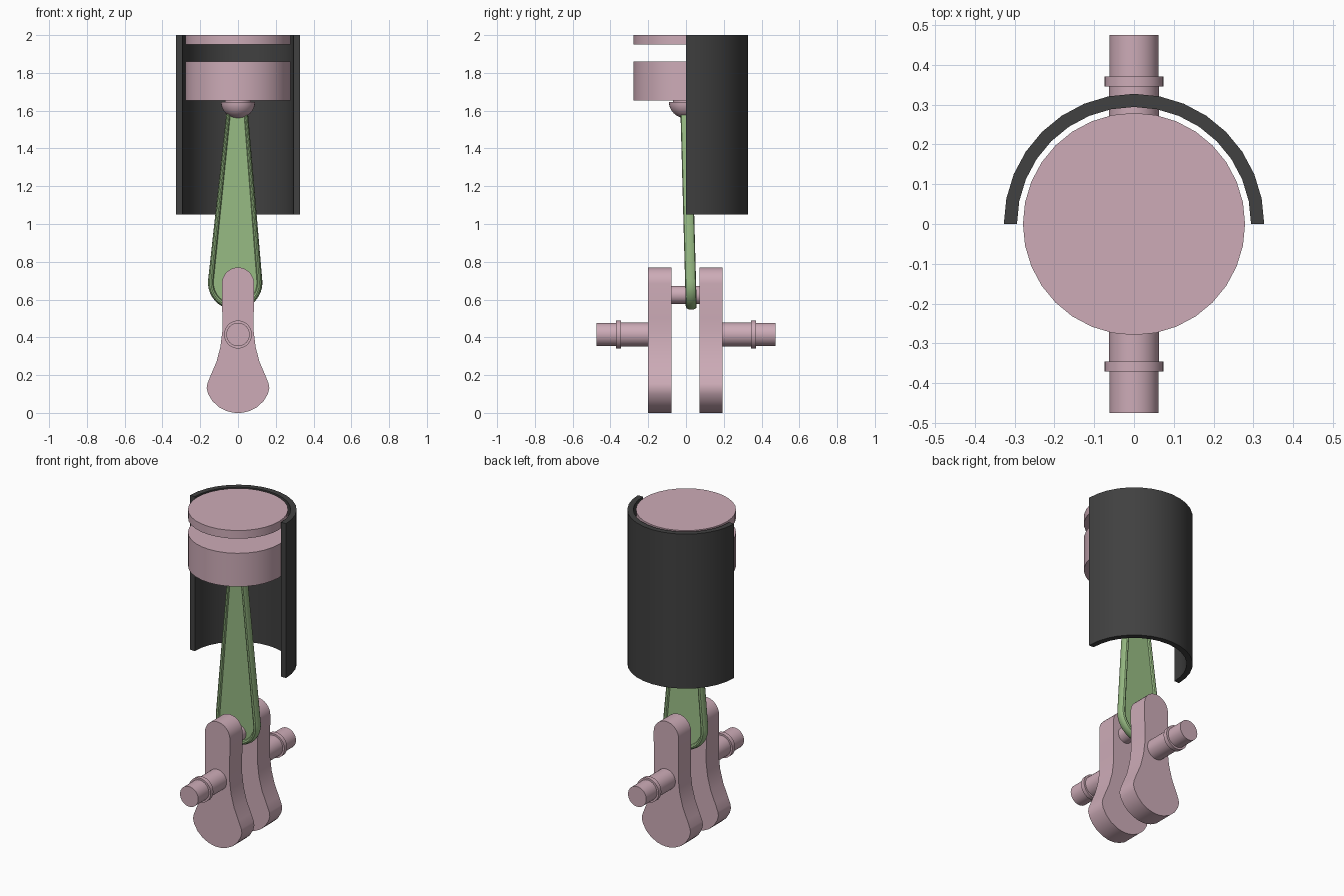
import bpy, bmesh, math
from math import sin, cos, pi, radians
from mathutils import Vector

if "Cube" in bpy.data.objects:
    bpy.data.objects.remove(bpy.data.objects["Cube"])


def material(name, rgb):
    m = bpy.data.materials.new(name)
    m.diffuse_color = (*rgb, 1)
    m.use_nodes = True
    m.node_tree.nodes["Principled BSDF"].inputs["Base Color"].default_value = m.diffuse_color
    return m


PINK = material("dusty pink", (0.61, 0.41, 0.475))
GREEN = material("leaf green", (0.32, 0.51, 0.235))
BLACK = material("charcoal", (0.052, 0.052, 0.052))


def finish(name, bm, mat):
    bmesh.ops.remove_doubles(bm, verts=bm.verts, dist=1e-5)
    bmesh.ops.recalc_face_normals(bm, faces=bm.faces)
    me = bpy.data.meshes.new(name)
    bm.to_mesh(me)
    bm.free()
    ob = bpy.data.objects.new(name, me)
    bpy.context.collection.objects.link(ob)
    me.materials.append(mat)
    bpy.ops.object.select_all(action='DESELECT')
    ob.select_set(True)
    bpy.context.view_layer.objects.active = ob
    bpy.ops.object.shade_smooth_by_angle(angle=radians(32))
    return ob


def loft(bm, rings, loop=False, caps=True):
    """Bridge closed rings of points."""
    rs = [[bm.verts.new(p) for p in r] for r in rings]
    pairs = list(zip(rs, rs[1:])) + ([(rs[-1], rs[0])] if loop else [])
    for a, b in pairs:
        n = len(a)
        for i in range(n):
            j = (i + 1) % n
            bm.faces.new((a[i], a[j], b[j], b[i]))
    if caps and not loop:
        bm.faces.new(rs[0])
        bm.faces.new(rs[-1])


def turned(name, profile, mat, n=32, along_y=False, height=0.0):
    """Turned part from (radius, position) pairs, about z or a line along y."""
    bm = bmesh.new()
    rings = []
    for r, h in profile:
        pts = [(r * cos(2 * pi * i / n), r * sin(2 * pi * i / n)) for i in range(n)]
        rings.append([(a, h, height + b) if along_y else (a, b, h) for a, b in pts])
    loft(bm, rings)
    return finish(name, bm, mat)


# Cutaway cylinder wall, rear half only
bm = bmesh.new()
rings = []
for i in range(17):
    a = pi * i / 16
    rings.append([(r * cos(a), r * sin(a), z)
                  for r, z in ((0.294, 1.05), (0.327, 1.05), (0.327, 2.0), (0.294, 2.0))])
loft(bm, rings)
finish("cylinder_wall", bm, BLACK)

# Piston crown, body and ball seat
turned("piston_crown", [(0.279, 1.95), (0.279, 2.0)], PINK)
turned("piston_body", [(0.279, 1.655), (0.279, 1.86)], PINK)
ball = [(0.09 * sin(t), 1.645 - 0.085 * cos(t))
        for t in [0.02 + (pi / 2 - 0.02) * i / 10 for i in range(11)]]
turned("piston_ball", ball + [(0.07, 1.645), (0.07, 1.66)], PINK)

# Connecting rod: thin web plate with a raised rounded rim, leaning slightly in y
outline = [Vector((-0.048, 1.6)), ]
for i in range(25):
    a = radians(176 + 188 * i / 24)
    outline.append(Vector((-0.015 + 0.128 * cos(a), 0.69 + 0.128 * sin(a))))
outline.append(Vector((0.04, 1.6)))


def lean(z):
    return 0.024 - (z - 0.7) * 0.0273


bm = bmesh.new()
loft(bm, [[(p.x, lean(p.y) + d, p.y) for p in outline] for d in (-0.016, 0.016)])
rings = []
for k, p in enumerate(outline):
    t = (outline[(k + 1) % len(outline)] - p).normalized() + (p - outline[k - 1]).normalized()
    out = Vector((t.y, -t.x)).normalized()
    ring = []
    for j in range(12):
        a = 2 * pi * j / 12
        q = p - out * 0.016 * cos(a)
        ring.append((q.x, lean(q.y) + 0.029 * sin(a), q.y))
    rings.append(ring)
loft(bm, rings, loop=True)
finish("connecting_rod", bm, GREEN)

# Crank webs with flared counterweights
side = [(0.083, 0.5), (0.083, 0.43), (0.093, 0.35), (0.114, 0.27), (0.144, 0.2),
        (0.162, 0.155), (0.166, 0.13), (0.158, 0.1), (0.135, 0.062), (0.1, 0.03),
        (0.06, 0.01), (0.025, 0.001)]
half = [(0.085 * sin(pi / 2 * i / 8), 0.685 + 0.085 * cos(pi / 2 * i / 8)) for i in range(9)] + side
profile = half + [(0, 0)] + [(-x, z) for x, z in reversed(half[1:])]
for label, y0, y1 in (("front", -0.2, -0.078), ("rear", 0.072, 0.193)):
    bm = bmesh.new()
    loft(bm, [[(x, y, z) for x, z in profile] for y in (y0, y1)])
    finish(label + "_crank_web", bm, PINK)

# Crank pin and the two collared main shafts
turned("crank_pin", [(0.048, -0.09), (0.048, 0.085)], PINK, along_y=True, height=0.625)
for label, s in (("front", -1), ("rear", 1)):
    steps = [(0.063, 0.185), (0.063, 0.345), (0.074, 0.345), (0.074, 0.371),
             (0.062, 0.371), (0.062, 0.475)]
    turned(label + "_shaft", [(r, s * y) for r, y in steps], PINK, along_y=True, height=0.415)
